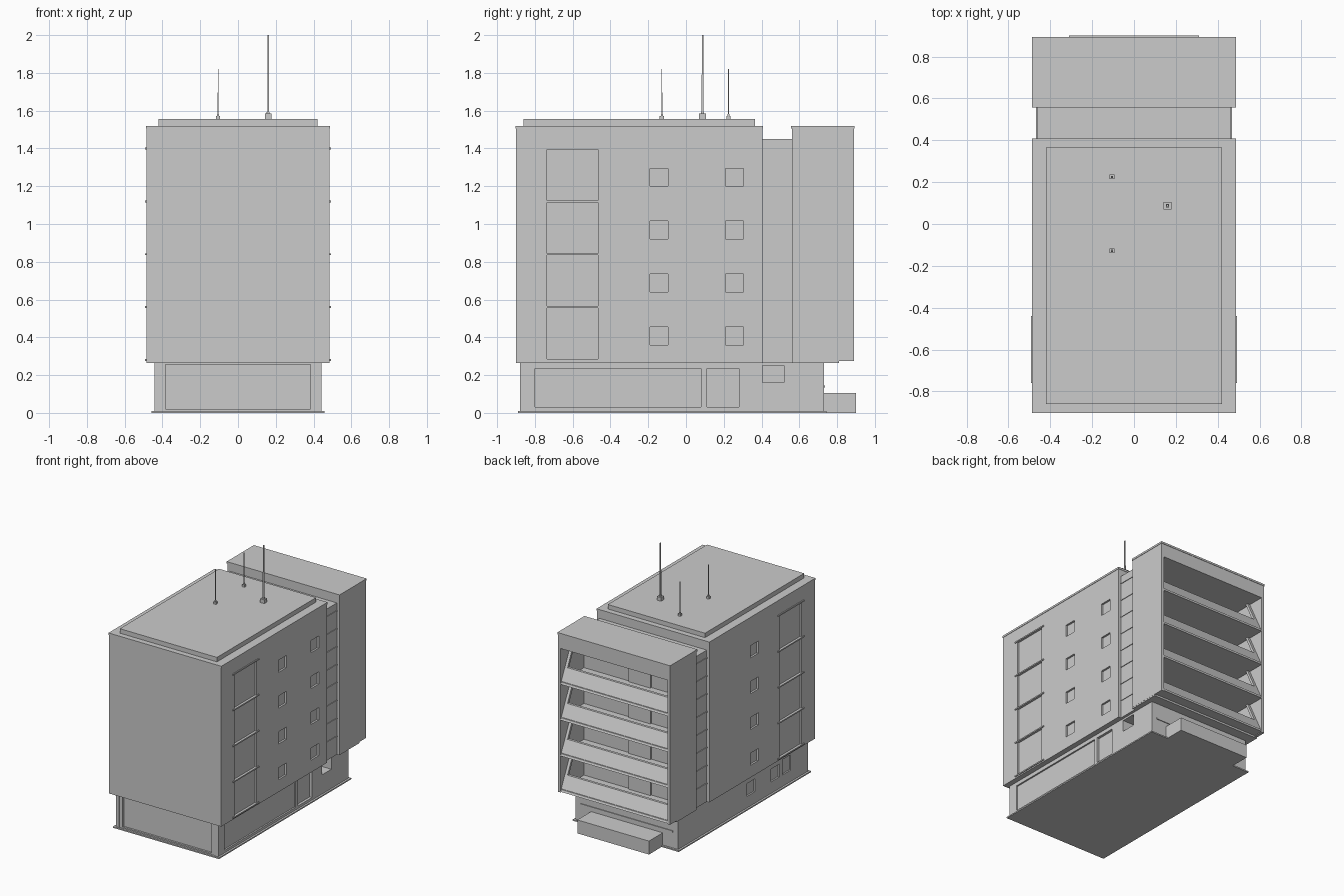
import bpy, bmesh
from mathutils import Vector

if "Cube" in bpy.data.objects:
    bpy.data.objects.remove(bpy.data.objects["Cube"])


def add_box(bm, x0, x1, y0, y1, z0, z1):
    c = [bm.verts.new((x, y, z)) for x in (x0, x1) for y in (y0, y1) for z in (z0, z1)]
    for f in ((0, 1, 3, 2), (4, 6, 7, 5), (0, 4, 5, 1), (2, 3, 7, 6), (0, 2, 6, 4), (1, 5, 7, 3)):
        bm.faces.new([c[i] for i in f])


def finish(name, bm):
    bmesh.ops.recalc_face_normals(bm, faces=bm.faces)
    me = bpy.data.meshes.new(name)
    bm.to_mesh(me)
    bm.free()
    ob = bpy.data.objects.new(name, me)
    bpy.context.collection.objects.link(ob)
    return ob


def boxes(name, *dims):
    bm = bmesh.new()
    for d in dims:
        add_box(bm, *d)
    return finish(name, bm)


def prism(name, profile, x0, x1):
    """Extrude a (y, z) profile along x."""
    bm = bmesh.new()
    f = bm.faces.new([bm.verts.new((x0, y, z)) for y, z in profile])
    r = bmesh.ops.extrude_face_region(bm, geom=[f])
    bmesh.ops.translate(bm, vec=Vector((x1 - x0, 0, 0)),
                        verts=[v for v in r['geom'] if isinstance(v, bmesh.types.BMVert)])
    return finish(name, bm)


def carve(ob, *dims):
    cutter = boxes("cutter", *dims)
    cutter.hide_render = True
    m = ob.modifiers.new("carve", 'BOOLEAN')
    m.operation, m.object, m.solver = 'DIFFERENCE', cutter, 'EXACT'
    bpy.context.view_layer.objects.active = ob
    bpy.ops.object.modifier_apply(modifier=m.name)
    bpy.data.objects.remove(cutter)


def side(s, depth, y0, y1, z0, z1, wall):
    """Recess cutter on the left (s=-1) or right (s=1) wall."""
    a, b = sorted((s * (wall - depth), s * (wall + 0.03)))
    return (a, b, y0, y1, z0, z1)


floors = [0.28 + 0.28 * i for i in range(4)]

# Ground plate and ground floor with recessed panels and doors
boxes("ground_plate", (-0.458, 0.458, -0.89, 0.745, 0, 0.01))
base = boxes("ground_floor", (-0.443, 0.443, -0.875, 0.73, 0.005, 0.268))
carve(base,
      (-0.385, 0.385, -0.92, -0.86, 0.02, 0.255),
      side(1, 0.012, -0.80, 0.08, 0.03, 0.235, 0.443),
      side(1, 0.02, 0.11, 0.28, 0.03, 0.235, 0.443),
      side(1, 0.18, 0.405, 0.52, 0.01, 0.25, 0.443),
      side(-1, 0.012, -0.22, -0.12, 0.10, 0.20, 0.443),
      side(-1, 0.012, -0.52, -0.42, 0.10, 0.20, 0.443),
      side(-1, 0.012, -0.66, -0.56, 0.10, 0.22, 0.443))
boxes("side_entrance_step", (0.30, 0.443, 0.405, 0.52, 0.005, 0.16))
boxes("corner_posts", *[(s * 0.425 - 0.012, s * 0.425 + 0.012, -0.88, -0.85, 0.01, 0.265)
                        for s in (-1, 1)])
boxes("rear_ledge", (-0.31, 0.31, 0.72, 0.90, 0, 0.105))
boxes("rear_wall_rail", (-0.40, 0.40, 0.725, 0.736, 0.135, 0.145))

# Main tower with tall window strips and small windows
tower = boxes("main_tower", (-0.485, 0.485, -0.90, 0.405, 0.265, 1.515))
cuts = [side(s, 0.012, -0.735, -0.465, z + 0.005, z + 0.275, 0.485) for s in (-1, 1) for z in floors]
cuts += [side(s, 0.015, y, y + 0.095, z + 0.08, z + 0.175, 0.485)
         for s, y in ((1, -0.19), (1, 0.21), (-1, -0.20)) for z in floors]
carve(tower, *cuts)
boxes("window_sills", *[side(s, 0.01, -0.76, -0.44, z - 0.005, z + 0.005, 0.462 + 0.0)
                        for s in (-1, 1) for z in floors + [1.40]])
boxes("tower_cornice", (-0.488, 0.488, -0.903, 0.408, 1.505, 1.52))
boxes("roof_slab", (-0.42, 0.42, -0.86, 0.365, 1.515, 1.555))

# Connecting core with horizontal cladding lines
boxes("connecting_core", (-0.463, 0.463, 0.40, 0.57, 0.265, 1.45))
boxes("core_cladding_ribs", *[(-0.468, 0.468, 0.40, 0.57, 0.265 + 0.14 * i, 0.273 + 0.14 * i)
                              for i in range(1, 9)])

# Rear balcony block: shell, floors, sloped parapets and jambs
boxes("balcony_side_walls", *[(min(s * 0.462, s * 0.485), max(s * 0.462, s * 0.485), 0.56, 0.89, 0.275, 1.515)
                              for s in (-1, 1)])
boxes("balcony_back_wall", (-0.463, 0.463, 0.56, 0.60, 0.265, 1.45))
boxes("balcony_top", (-0.463, 0.463, 0.56, 0.89, 1.40, 1.514))
boxes("balcony_cornice", (-0.488, 0.488, 0.557, 0.893, 1.505, 1.52))
boxes("balcony_underside", (-0.484, 0.484, 0.561, 0.81, 0.265, 0.283))
for i, z in enumerate(floors):
    boxes(f"balcony_floor_{i}", (-0.463, 0.463, 0.59, 0.885, z, z + 0.02))
    prism(f"balcony_parapet_{i}", [(0.89, z), (0.835, z + 0.115), (0.815, z + 0.115), (0.865, z)],
          -0.463, 0.463)
    for s in (-1, 1):
        a, b = sorted((s * 0.44, s * 0.463))
        prism(f"balcony_jamb_{i}", [(0.889, z), (0.757, z + 0.28), (0.737, z + 0.28), (0.866, z)], a, b)
    boxes(f"balcony_door_{i}", (-0.12, 0.07, 0.59, 0.612, z + 0.02, z + 0.22))

# Rooftop antennas: foot, lower mast and thinner upper mast
for n, (x, y, foot, top, r) in enumerate(((-0.105, 0.225, 0.011, 1.82, 0.0025),
                                          (-0.105, -0.128, 0.011, 1.82, 0.0025),
                                          (0.16, 0.088, 0.018, 2.0, 0.005))):
    fz = 1.555 + foot * 1.6
    mid = (fz + top) / 2
    bm = bmesh.new()
    for w, z0, z1 in ((foot, 1.55, fz), (r + 0.003, fz, fz + 0.01), (r, fz, mid), (r * 0.8, mid, top)):
        add_box(bm, x - w, x + w, y - w, y + w, z0, z1)
    finish(f"antenna_{n}", bm)
